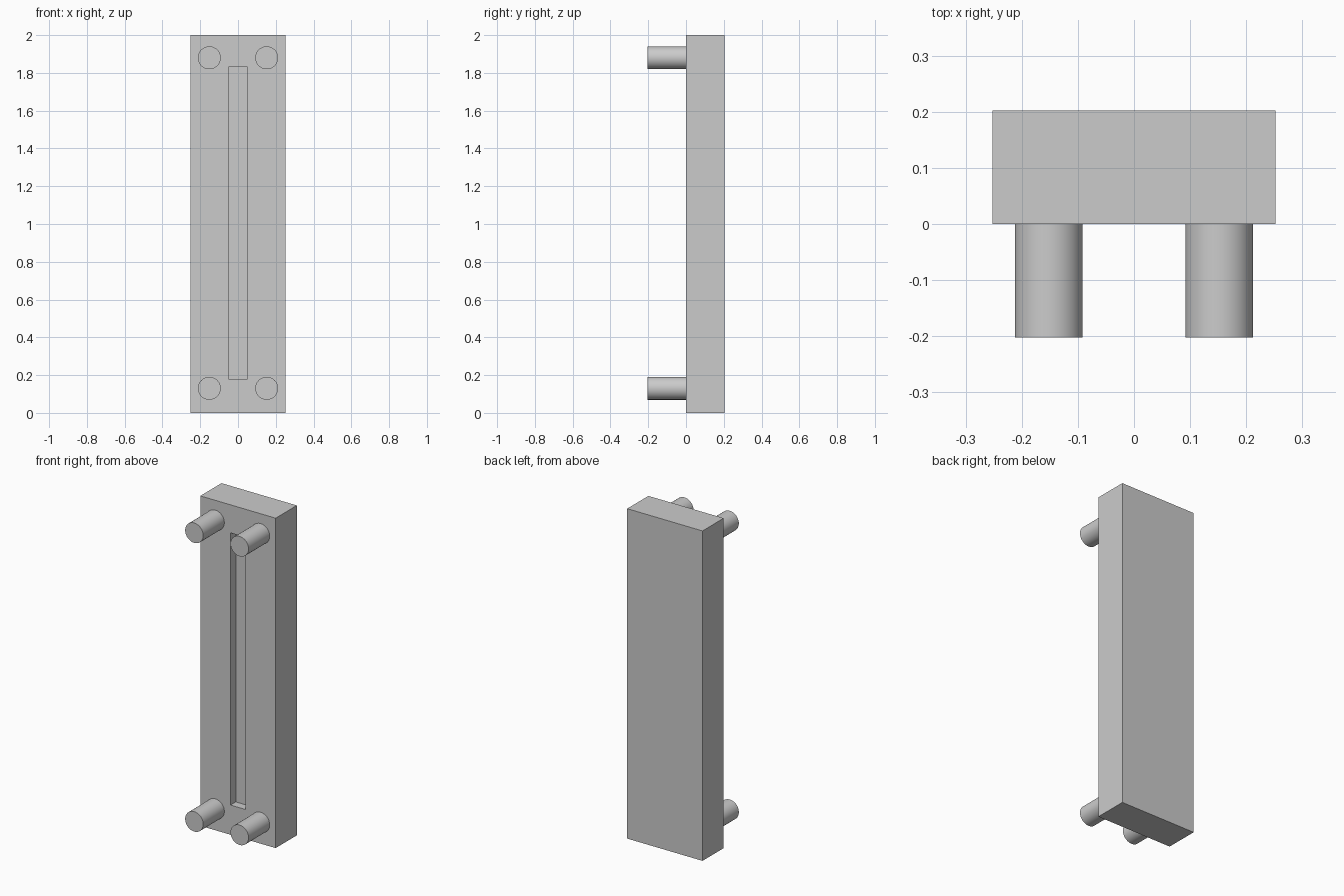
import bpy
import bmesh
import math
from mathutils import Matrix, Vector

cube = bpy.data.objects.get("Cube")
if cube:
    bpy.data.objects.remove(cube, do_unlink=True)

HEIGHT, WIDTH, DEPTH = 2.0, 0.505, 0.2025
SLOT_WIDTH, SLOT_BOTTOM, SLOT_TOP, SLOT_DEPTH = 0.1, 0.18, 1.83, 0.05
PEG_RADIUS, PEG_LENGTH, PEG_X = 0.0605, 0.2025, 0.152

grey = bpy.data.materials.new("plain grey")
grey.use_nodes = True
grey.diffuse_color = (0.6, 0.6, 0.6, 1)
grey.node_tree.nodes["Principled BSDF"].inputs["Base Color"].default_value = grey.diffuse_color


def add_object(name, bm):
    mesh = bpy.data.meshes.new(name)
    bm.to_mesh(mesh)
    bm.free()
    mesh.materials.append(grey)
    obj = bpy.data.objects.new(name, mesh)
    bpy.context.collection.objects.link(obj)
    return obj


# Slab with a shallow slot: slice the front face, then push the middle panel in
bm = bmesh.new()
bmesh.ops.create_cube(bm, size=1, matrix=Matrix.Translation((0, DEPTH / 2, HEIGHT / 2))
                      @ Matrix.Diagonal((WIDTH, DEPTH, HEIGHT, 1)))
cuts = [((x, 0, 0), (1, 0, 0)) for x in (-SLOT_WIDTH / 2, SLOT_WIDTH / 2)]
cuts += [((0, 0, z), (0, 0, 1)) for z in (SLOT_BOTTOM, SLOT_TOP)]
for point, normal in cuts:
    bmesh.ops.bisect_plane(bm, geom=bm.verts[:] + bm.edges[:] + bm.faces[:],
                           plane_co=point, plane_no=normal)
middle = Vector((0, 0, (SLOT_BOTTOM + SLOT_TOP) / 2))
panel = min(bm.faces, key=lambda f: (f.calc_center_median() - middle).length)
floor = bmesh.ops.extrude_discrete_faces(bm, faces=[panel])["faces"][0]
rim = [e for e in bm.edges if e.is_boundary and e not in floor.edges[:]]
bmesh.ops.bridge_loops(bm, edges=rim + floor.edges[:])
for v in floor.verts:
    v.co.y += SLOT_DEPTH
bmesh.ops.recalc_face_normals(bm, faces=bm.faces[:])
# Merge the leftover slices on the flat outer sides
bmesh.ops.dissolve_limit(bm, angle_limit=math.radians(1), verts=bm.verts[:], edges=bm.edges[:])
add_object("slab", bm)

# Four round pegs on the front, one near each corner
for level, z in (("lower", 0.13), ("upper", 1.88)):
    for side, sign in (("left", 1), ("right", -1)):
        bm = bmesh.new()
        place = Matrix.Translation((sign * PEG_X, -PEG_LENGTH / 2, z)) @ Matrix.Rotation(math.pi / 2, 4, "X")
        bmesh.ops.create_cone(bm, cap_ends=True, segments=48, radius1=PEG_RADIUS,
                              radius2=PEG_RADIUS, depth=PEG_LENGTH, matrix=place)
        peg = add_object(f"{level}_{side}_peg", bm)
        bpy.ops.object.select_all(action="DESELECT")
        peg.select_set(True)
        bpy.context.view_layer.objects.active = peg
        bpy.ops.object.shade_smooth_by_angle(angle=math.radians(30))
